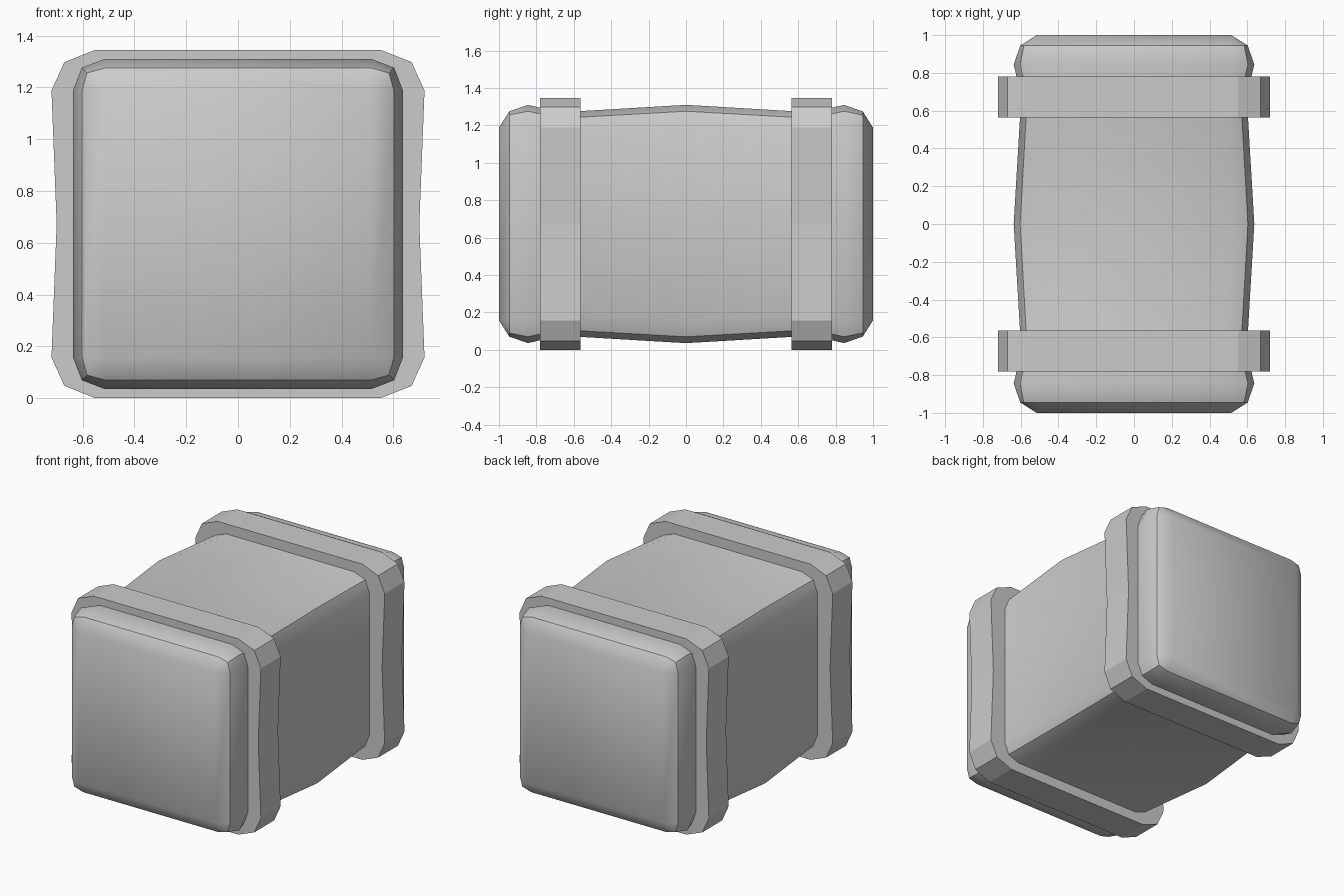
import bpy, bmesh, math

if "Cube" in bpy.data.objects:
    bpy.data.objects.remove(bpy.data.objects["Cube"])

CZ = 0.6725  # height of the long axis


def loft(name, rings):
    """Skin a list of equal-length rings along y and cap both ends."""
    bm = bmesh.new()
    loops = [[bm.verts.new(p) for p in ring] for ring in rings]
    n = len(loops[0])
    for a, b in zip(loops, loops[1:]):
        for i in range(n):
            j = (i + 1) % n
            bm.faces.new((a[i], a[j], b[j], b[i]))
    bm.faces.new(loops[0])
    bm.faces.new(loops[-1])
    bmesh.ops.remove_doubles(bm, verts=bm.verts, dist=0.0005)
    bmesh.ops.recalc_face_normals(bm, faces=bm.faces)
    mesh = bpy.data.meshes.new(name)
    bm.to_mesh(mesh)
    bm.free()
    obj = bpy.data.objects.new(name, mesh)
    bpy.context.collection.objects.link(obj)
    return obj


def body_ring(y, half, corner, flat):
    """Square with three points on every corner."""
    pts = []
    for k in range(4):
        c, s = round(math.cos(k * math.pi / 2)), round(math.sin(k * math.pi / 2))
        for u, v in ((half, flat), (corner, corner), (flat, half)):
            pts.append((u * c - v * s, y, CZ + u * s + v * c))
    return pts


# Body: rounded ends, pinched under the bands, bulging in the middle
half_rings = [(1.0, 0.515, 0.515, 0.515),
              (0.945, 0.602, 0.583, 0.515),
              (0.845, 0.637, 0.603, 0.515),
              (0.675, 0.597, 0.565, 0.483)]
rings = [body_ring(-y, *r) for y, *r in half_rings]
rings.append(body_ring(0, 0.637, 0.603, 0.515))
rings += [body_ring(y, *r) for y, *r in reversed(half_rings)]
body = loft("body", rings)
bpy.context.view_layer.objects.active = body
body.select_set(True)
bpy.ops.object.shade_smooth_by_angle(angle=math.radians(35))

# Bands: flat-sided collars with slightly waisted sides
quarter = [(0.72, 0.515), (0.67, 0.625), (0.55, CZ)]
right = [(x, -z) for x, z in reversed(quarter)] + [(0.70, 0)] + quarter
outline = right + [(-x, z) for x, z in reversed(right)]
for name, y0, y1 in (("front_band", -0.78, -0.565), ("back_band", 0.565, 0.78)):
    loft(name, [[(x, y, CZ + z) for x, z in outline] for y in (y0, y1)])
